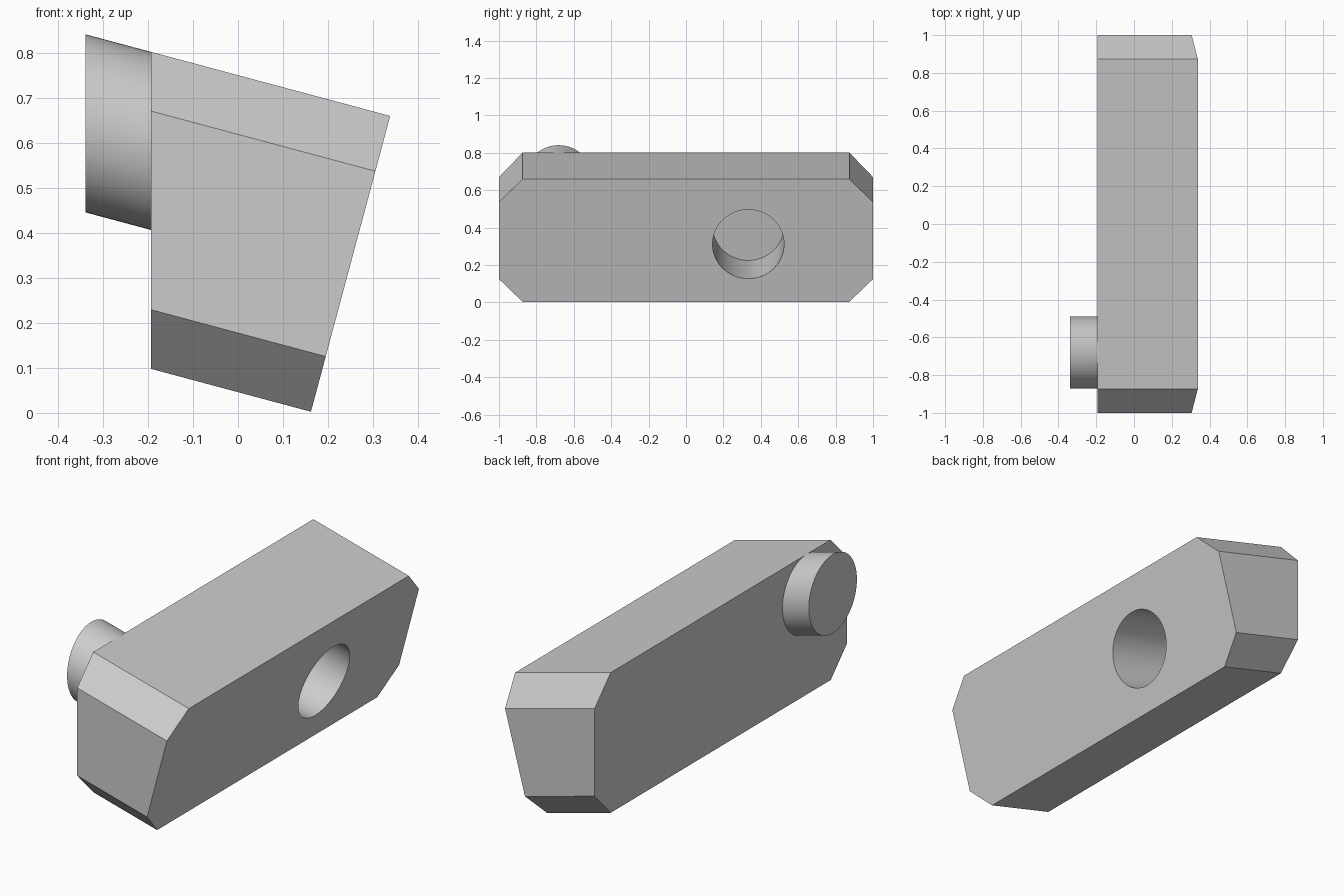
import bpy, bmesh
from math import radians, sin, cos, tau
from mathutils import Matrix, Vector

cube = bpy.data.objects.get("Cube")
if cube:
    bpy.data.objects.remove(cube, do_unlink=True)

grey = bpy.data.materials.new("matte_grey")
grey.use_nodes = True
grey.diffuse_color = (0.6, 0.6, 0.6, 1)
grey.node_tree.nodes["Principled BSDF"].inputs["Base Color"].default_value = grey.diffuse_color

# Slanted frame: local x runs along the body's tilted axis, origin on its square end
FRAME = Matrix.Translation((0.25, 0, 0.331)) @ Matrix.Rotation(radians(15), 4, 'Y')
SIDE_X = -0.193      # upright side of the body
PEG_X = -0.339       # upright end of the peg
RADIUS = 0.191


def circle(y, z, r=RADIUS, n=96):
    return [(y + r * cos(tau * i / n), z + r * sin(tau * i / n)) for i in range(n)]


def bar(name, profile, x0, x1, cut_x=None):
    """Extrude a (y, z) profile along the slanted axis, then trim it upright at cut_x."""
    bm = bmesh.new()
    face = bm.faces.new([bm.verts.new((x0, y, z)) for y, z in profile])
    ext = bmesh.ops.extrude_face_region(bm, geom=[face], use_keep_orig=True)
    moved = [g for g in ext["geom"] if isinstance(g, bmesh.types.BMVert)]
    bmesh.ops.translate(bm, verts=moved, vec=(x1 - x0, 0, 0))
    bm.transform(FRAME)
    if cut_x is not None:
        geom = bm.verts[:] + bm.edges[:] + bm.faces[:]
        cut = bmesh.ops.bisect_plane(bm, geom=geom, plane_co=Vector((cut_x, 0, 0)),
                                     plane_no=Vector((-1, 0, 0)), clear_outer=True)
        rim = [g for g in cut["geom_cut"] if isinstance(g, bmesh.types.BMEdge)]
        bmesh.ops.contextual_create(bm, geom=rim)
    bmesh.ops.recalc_face_normals(bm, faces=bm.faces[:])
    mesh = bpy.data.meshes.new(name)
    bm.to_mesh(mesh)
    bm.free()
    mesh.materials.append(grey)
    obj = bpy.data.objects.new(name, mesh)
    bpy.context.collection.objects.link(obj)
    return obj


def select(obj):
    bpy.ops.object.select_all(action='DESELECT')
    obj.select_set(True)
    bpy.context.view_layer.objects.active = obj


# Body: long block with four chamfered corners
W, H, C = 1.0, 0.34, 0.127
octagon = [(W, C - H), (W, H - C), (W - C, H), (C - W, H),
           (-W, H - C), (-W, C - H), (C - W, -H), (W - C, -H)]
body = bar("body", octagon, -0.9, 0, SIDE_X)

# Blind round socket bored square to the slanted end
cutter = bar("socket_cutter", circle(0.333, -0.02), -0.377, 0.1)
cutter.hide_render = True
bore = body.modifiers.new("socket", 'BOOLEAN')
bore.operation = 'DIFFERENCE'
bore.solver = 'EXACT'
bore.object = cutter
select(body)
bpy.ops.object.modifier_apply(modifier=bore.name)
bpy.data.objects.remove(cutter, do_unlink=True)

# Peg: slanted cylinder with an upright end, flush with the top of the body
peg = bar("peg", circle(-0.681, H - RADIUS), -0.44, -0.95, PEG_X)

for obj in (body, peg):
    select(obj)
    bpy.ops.object.shade_smooth_by_angle(angle=radians(30))
